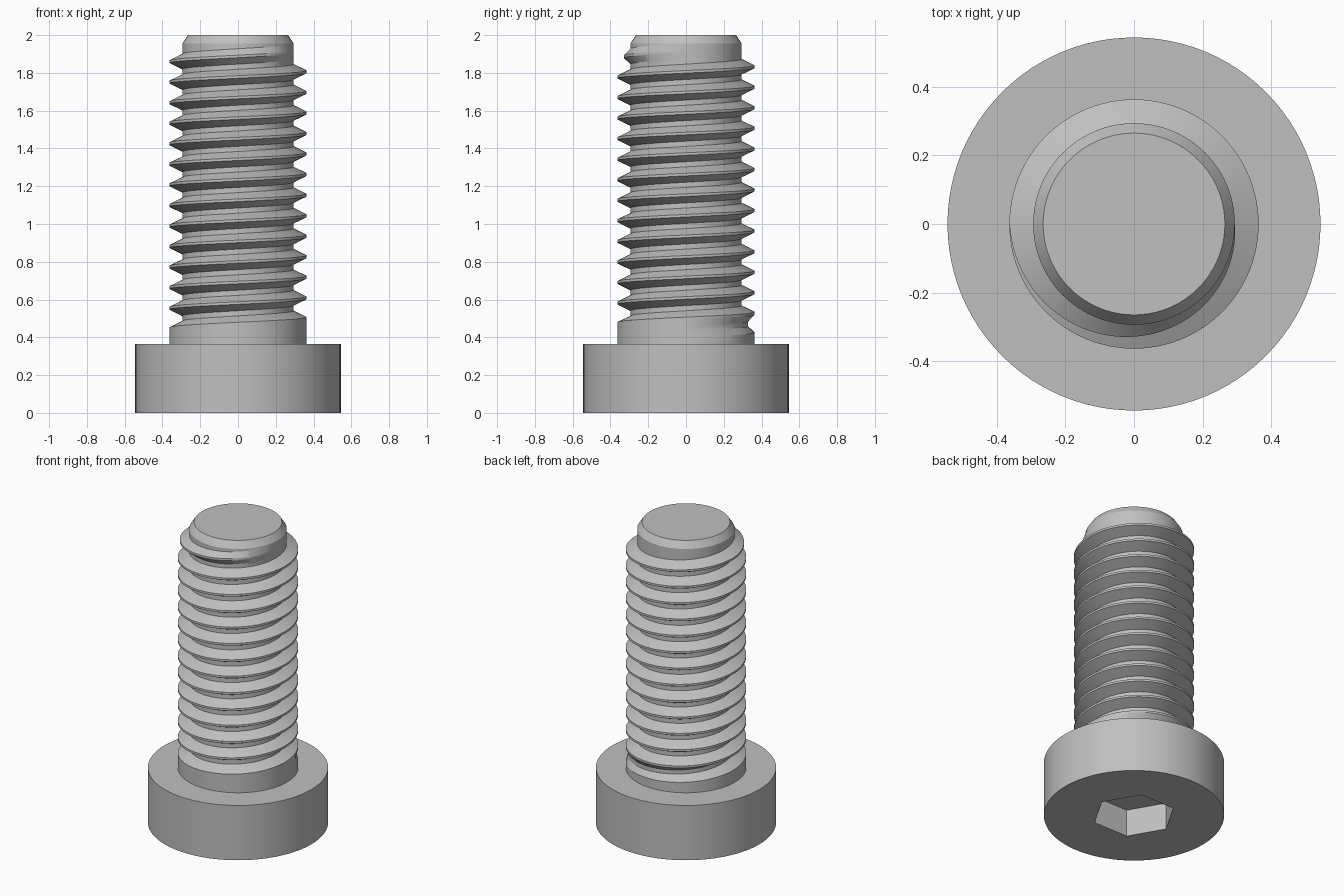
import bpy, bmesh, math

if "Cube" in bpy.data.objects:
    bpy.data.objects.remove(bpy.data.objects["Cube"])

TAU = 2 * math.pi
N = 96                       # segments round the axis
HEAD_R, HEAD_H = 0.544, 0.365
HEX_R, HEX_DEPTH = 0.252, 0.18
CREST, ROOT = 0.3635, 0.294  # thread radii
PITCH, START = 0.1088, 0.50  # rise per turn, height of first crest at angle 0
LAST = 12                    # index of the last crest
TIP_R, CHAMFER_Z, TOP = 0.265, 1.956, 2.0

steel = bpy.data.materials.new("grey_steel")
steel.diffuse_color = (0.527, 0.527, 0.527, 1)
steel.use_nodes = True
steel.node_tree.nodes["Principled BSDF"].inputs["Base Color"].default_value = steel.diffuse_color


def finish(bm, name):
    bmesh.ops.recalc_face_normals(bm, faces=bm.faces)
    mesh = bpy.data.meshes.new(name)
    bm.to_mesh(mesh)
    bm.free()
    mesh.materials.append(steel)
    obj = bpy.data.objects.new(name, mesh)
    bpy.context.collection.objects.link(obj)
    bpy.ops.object.select_all(action='DESELECT')
    obj.select_set(True)
    bpy.context.view_layer.objects.active = obj
    bpy.ops.object.shade_smooth_by_angle(angle=math.radians(25))


def ring(bm, n, r, z):
    return [bm.verts.new((r * math.cos(TAU * i / n), r * math.sin(TAU * i / n), z))
            for i in range(n)]


def bridge(bm, a, b):
    n = len(a)
    for i in range(n):
        bm.faces.new((a[i], a[(i + 1) % n], b[(i + 1) % n], b[i]))


# Round head with a hexagonal socket in its underside
bm = bmesh.new()
low, high = ring(bm, N, HEAD_R, 0), ring(bm, N, HEAD_R, HEAD_H)
rim, floor = ring(bm, 6, HEX_R, 0), ring(bm, 6, HEX_R, HEX_DEPTH)
bridge(bm, low, high)
bridge(bm, floor, rim)
bm.faces.new(high)
bm.faces.new(floor)
step = N // 6
for i in range(6):
    arc = [low[j % N] for j in range(i * step, (i + 1) * step + 1)]
    bm.faces.new([rim[(i + 1) % 6], rim[i]] + arc)
finish(bm, "head")


# Threaded shank: each column climbs through crest and root points
def clamp(v):
    return max(0.0, min(1.0, v))


def column(t):
    pts = [(CREST, HEAD_H)]
    for k in range(-1, LAST + 1):
        for kind, offset in (("crest", 1 / 16), ("root", 3 / 8),
                             ("root", 5 / 8), ("crest", 15 / 16)):
            if k == LAST and offset > 0.5:
                break
            turn = k + t / TAU + (offset > 0.9)
            depth = CREST - ROOT
            if kind == "crest":      # ridge fades out over the last half turn
                r = ROOT + depth * clamp((LAST + 1 - turn) * 2)
            else:                    # groove fades in over the first half turn
                r = CREST - depth * clamp((k + t / TAU + 1) * 2)
            z = START + PITCH * (k + t / TAU + offset)
            pts.append((r, min(z, CHAMFER_Z - 0.004)))
    pts += [(ROOT, CHAMFER_Z), (TIP_R, TOP)]
    return pts


bm = bmesh.new()


def add(t, p):
    return bm.verts.new((p[0] * math.cos(t), p[0] * math.sin(t), p[1]))


cols = [[add(TAU * j / N, p) for p in column(TAU * j / N)] for j in range(N)]
first = cols[0]
end = len(first) - 3                      # last thread row
# The closing column is the first one shifted up by one pitch
extra = [add(0, p) for p in column(TAU)[end - 3:end + 1]]
cols.append([first[0]] + first[5:end + 1] + extra + first[-2:])
for j in range(N):
    a, b = cols[j], cols[j + 1]
    for i in range(len(a) - 1):
        face = [a[i], b[i], b[i + 1], a[i + 1]]
        if j == N - 1 and i == 0:         # plain collar under the thread start
            face = [a[0], b[0]] + first[1:5] + [b[1], a[1]]
        if j == 0 and i == end:           # plain tip above the thread end
            face += extra[::-1]
        bm.faces.new(face)
bm.faces.new([c[-1] for c in cols[:N]])
bm.faces.new([c[0] for c in cols[:N]])
finish(bm, "threaded_shank")
